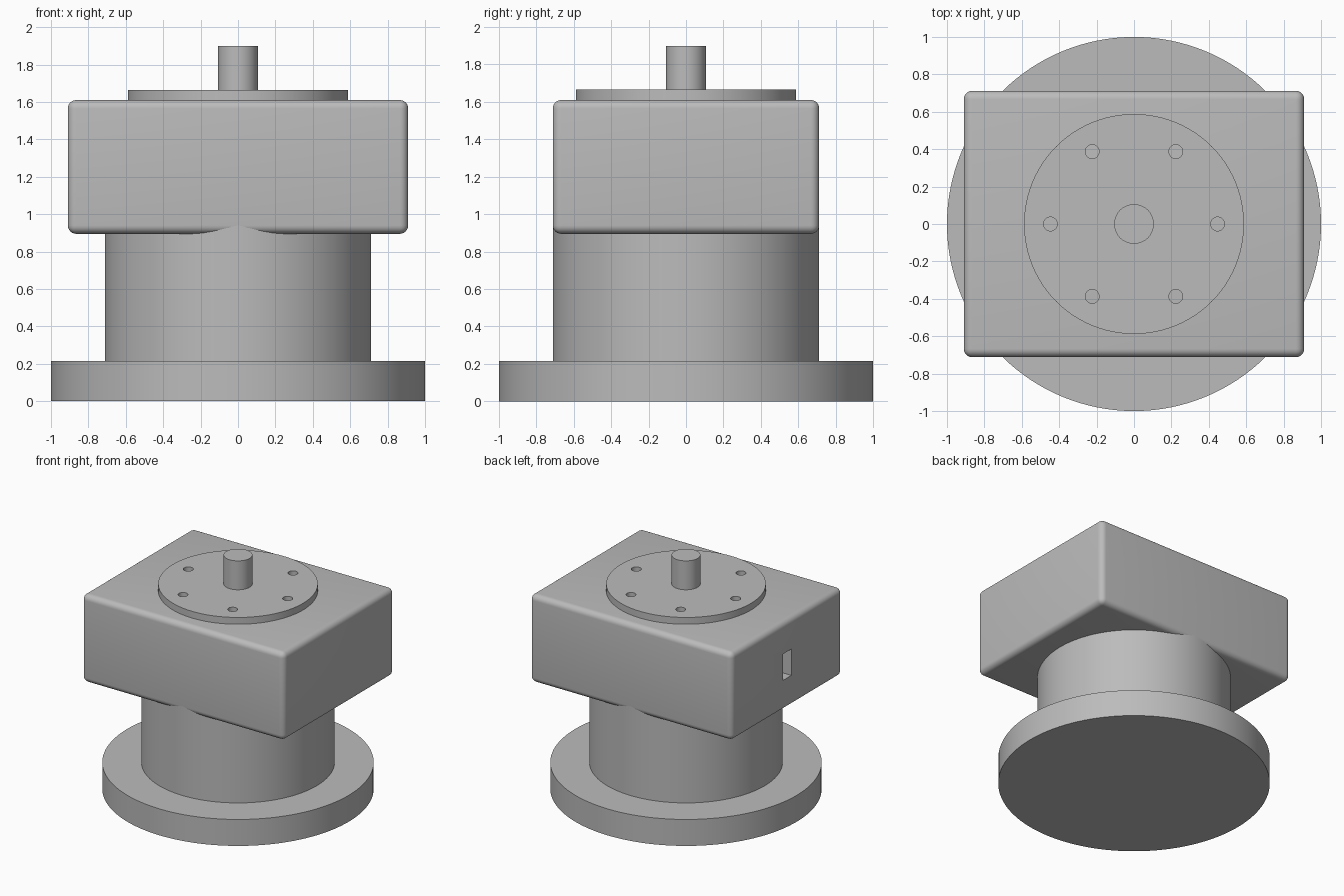
import bpy
from math import cos, sin, radians

default = bpy.data.objects.get("Cube")
if default:
    bpy.data.objects.remove(default, do_unlink=True)

GREY = (0.5, 0.5, 0.5, 1.0)
grey = bpy.data.materials.new("plain grey")
grey.use_nodes = True
grey.diffuse_color = GREY
grey.node_tree.nodes["Principled BSDF"].inputs["Base Color"].default_value = GREY


def cylinder(name, radius, z0, z1, x=0, y=0, sides=96):
    bpy.ops.mesh.primitive_cylinder_add(vertices=sides, radius=radius, depth=z1 - z0,
                                        location=(x, y, (z0 + z1) / 2))
    obj = bpy.context.object
    obj.name = name
    obj.data.materials.append(grey)
    return obj


def box(name, size, centre):
    bpy.ops.mesh.primitive_cube_add(size=1, location=centre)
    obj = bpy.context.object
    obj.name = name
    obj.scale = size
    bpy.ops.object.transform_apply(location=False, rotation=False, scale=True)
    obj.data.materials.append(grey)
    return obj


def activate(obj):
    bpy.ops.object.select_all(action="DESELECT")
    obj.select_set(True)
    bpy.context.view_layer.objects.active = obj


def cut(obj, cutter):
    activate(obj)
    mod = obj.modifiers.new("cut", "BOOLEAN")
    mod.operation = "DIFFERENCE"
    mod.solver = "EXACT"
    mod.object = cutter
    bpy.ops.object.modifier_apply(modifier=mod.name)
    bpy.data.objects.remove(cutter, do_unlink=True)


def smooth(obj):
    activate(obj)
    bpy.ops.object.shade_smooth_by_angle(angle=radians(35))


# Round base and column
smooth(cylinder("base_flange", 1.0, 0, 0.215, sides=128))
smooth(cylinder("column", 0.712, 0.2, 0.94, sides=128))

# Rounded housing with a slot in its right side
housing = box("housing", (1.82, 1.424, 0.715), (0, 0, 1.2525))
bevel = housing.modifiers.new("rounding", "BEVEL")
bevel.width = 0.045
bevel.segments = 6
activate(housing)
bpy.ops.object.modifier_apply(modifier=bevel.name)
cut(housing, box("slot_cutter", (0.24, 0.107, 0.214), (-0.91, 0, 1.25)))
smooth(housing)

# Cover plate with a ring of six bolt holes
plate = cylinder("cover_plate", 0.588, 1.61, 1.665)
for i in range(6):
    a = radians(60 * i)
    cut(plate, cylinder("hole_cutter", 0.037, 1.55, 1.75,
                        0.447 * cos(a), 0.447 * sin(a), sides=32))
smooth(plate)

# Output shaft
smooth(cylinder("shaft", 0.106, 1.63, 1.9, sides=64))
